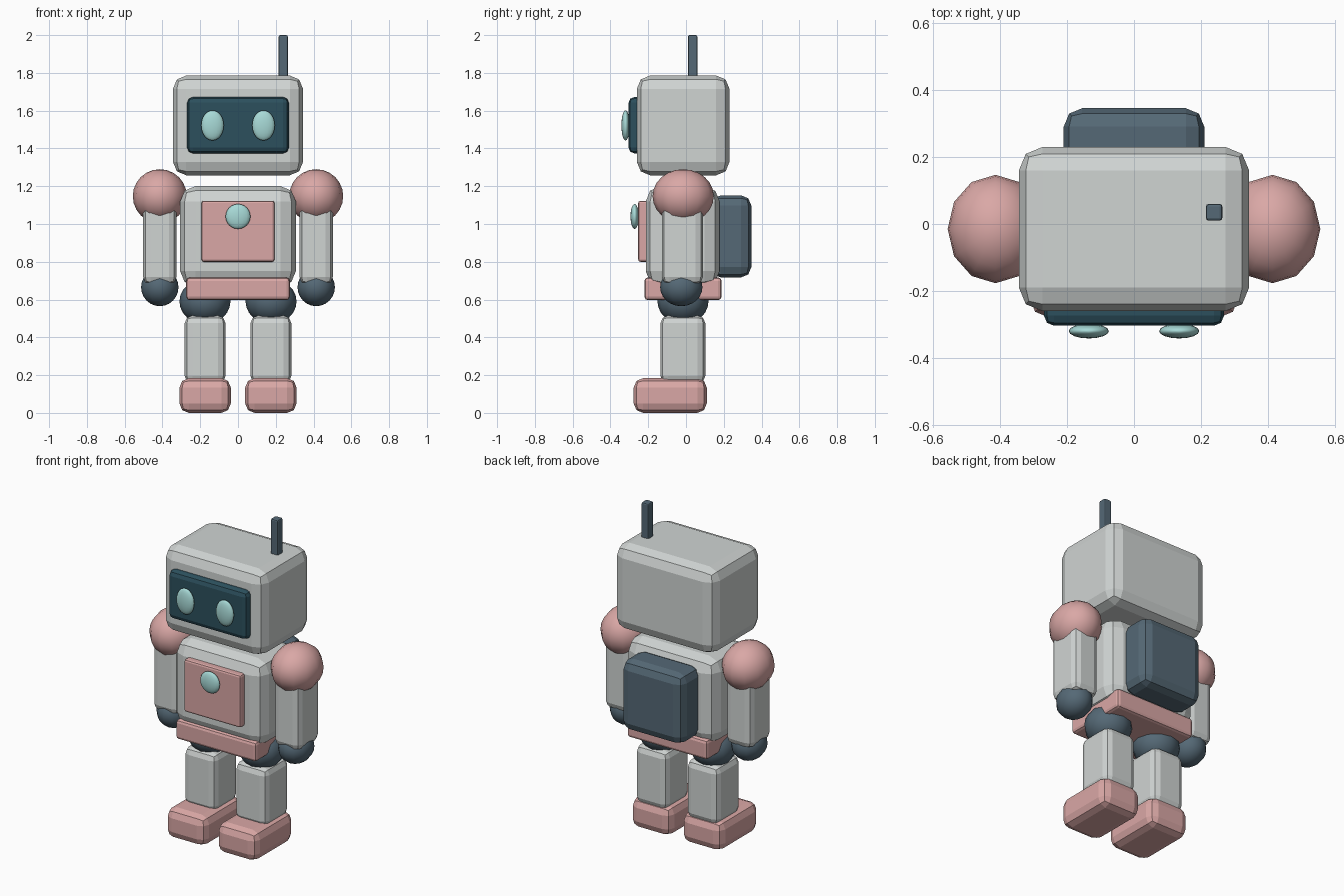
import bpy

if "Cube" in bpy.data.objects:
    bpy.data.objects.remove(bpy.data.objects["Cube"])

def material(name, rgb):
    m = bpy.data.materials.new(name)
    m.diffuse_color = (*rgb, 1)
    m.use_nodes = True
    m.node_tree.nodes["Principled BSDF"].inputs["Base Color"].default_value = m.diffuse_color
    return m

PINK = material("pink", (0.70, 0.39, 0.38))
SLATE = material("slate", (0.09, 0.14, 0.18))
DARK = material("dark_glass", (0.025, 0.08, 0.11))
AQUA = material("aqua", (0.39, 0.70, 0.68))
SHELL = material("shell", (0.63, 0.66, 0.65))

def box(name, x, y, z, bevel, mat):
    """Bevelled box from (min, max) ranges."""
    bpy.ops.mesh.primitive_cube_add(size=1, location=[sum(r) / 2 for r in (x, y, z)])
    ob = bpy.context.object
    ob.name = name
    ob.scale = [r[1] - r[0] for r in (x, y, z)]
    bpy.ops.object.transform_apply(location=False, rotation=False, scale=True)
    mod = ob.modifiers.new("rounded_edges", 'BEVEL')
    mod.width = bevel
    mod.segments = 2
    ob.data.materials.append(mat)
    return ob

def ball(name, center, radii, mat, segments=12, rings=12):
    bpy.ops.mesh.primitive_uv_sphere_add(segments=segments, ring_count=rings,
                                         radius=1, location=center)
    ob = bpy.context.object
    ob.name = name
    ob.scale = radii
    bpy.ops.object.transform_apply(location=False, rotation=False, scale=True)
    bpy.ops.object.shade_smooth()
    ob.data.materials.append(mat)
    return ob

# Head
box("head", (-0.344, 0.344), (-0.26, 0.23), (1.258, 1.786), 0.07, SHELL)
box("face_screen", (-0.269, 0.269), (-0.304, -0.22), (1.374, 1.672), 0.03, DARK)
box("antenna", (0.215, 0.264), (0.01, 0.06), (1.74, 2.0), 0.008, SLATE)

# Body
box("torso", (-0.306, 0.306), (-0.213, 0.178), (0.67, 1.2), 0.08, SHELL)
box("chest_panel", (-0.193, 0.193), (-0.253, -0.2), (0.8, 1.123), 0.012, PINK)
ball("chest_button", (0, -0.272, 1.04), (0.066, 0.022, 0.066), AQUA, 16, 12)
box("belt", (-0.274, 0.274), (-0.22, 0.188), (0.597, 0.717), 0.018, PINK)
box("backpack", (-0.21, 0.21), (0.13, 0.346), (0.717, 1.152), 0.055, SLATE)

# Paired parts
for side, s in (("left", -1), ("right", 1)):
    def span(c, half):
        return (s * c - half, s * c + half)
    ball(side + "_eye", (s * 0.135, -0.32, 1.522), (0.06, 0.022, 0.08), AQUA, 16, 12)
    ball(side + "_shoulder", (s * 0.414, -0.015, 1.147), (0.143, 0.162, 0.143), PINK)
    box(side + "_arm", span(0.414, 0.088), (-0.127, 0.09), (0.68, 1.12), 0.04, SHELL)
    ball(side + "_hand", (s * 0.414, -0.025, 0.665), (0.099, 0.112, 0.1), SLATE)
    ball(side + "_hip", (s * 0.175, -0.016, 0.59), (0.135, 0.135, 0.12), SLATE)
    box(side + "_leg", span(0.174, 0.108), (-0.135, 0.102), (0.155, 0.515), 0.04, SHELL)
    box(side + "_foot", span(0.174, 0.136), (-0.277, 0.11), (0.0, 0.184), 0.05, PINK)
